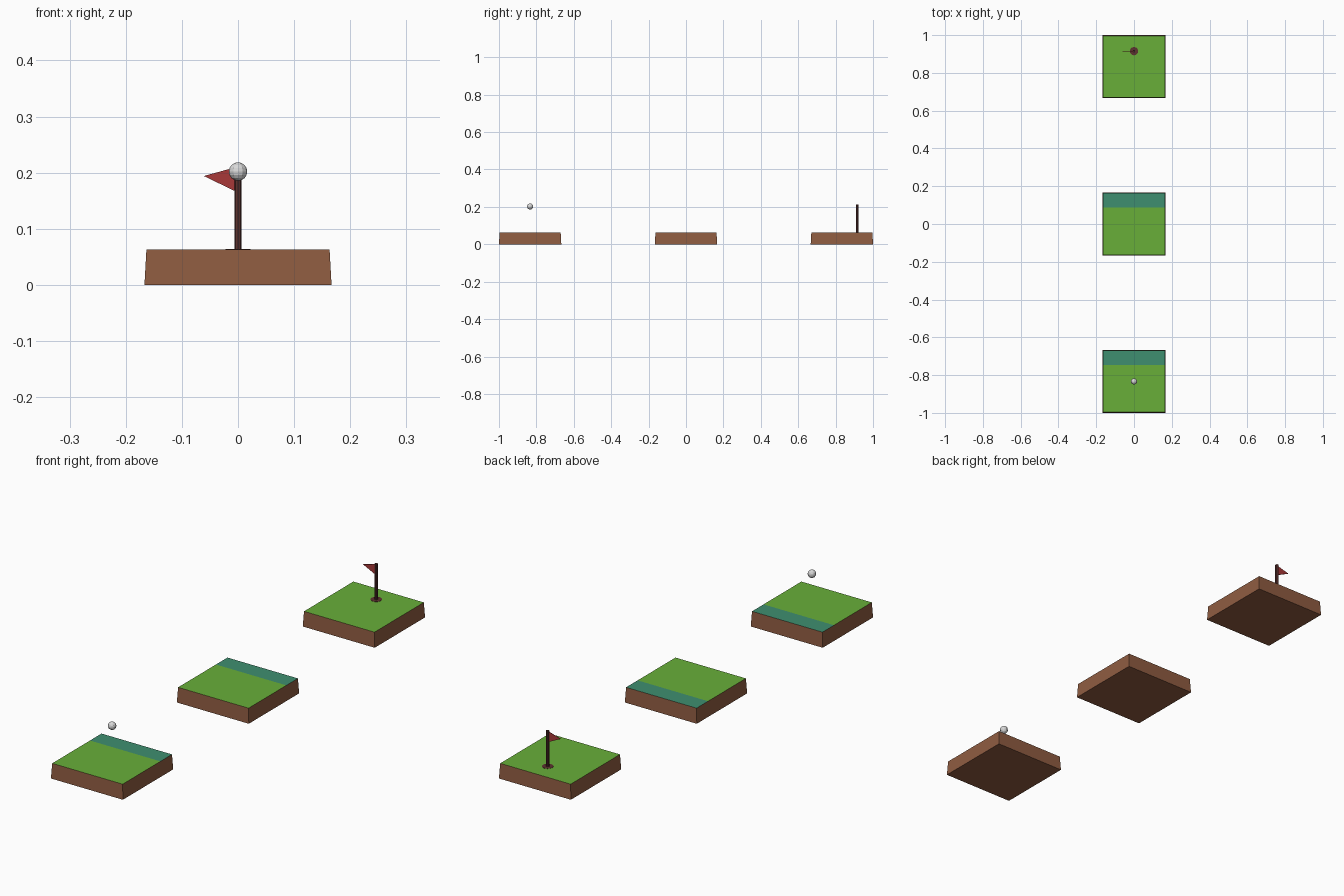
import bpy, bmesh, math
from mathutils import Vector

if "Cube" in bpy.data.objects:
    bpy.data.objects.remove(bpy.data.objects["Cube"])


def srgb(r, g, b):
    def lin(c):
        c /= 255
        return c / 12.92 if c <= 0.04045 else ((c + 0.055) / 1.055) ** 2.4
    return (lin(r), lin(g), lin(b), 1)


def material(name, *rgb):
    m = bpy.data.materials.new(name)
    m.diffuse_color = srgb(*rgb)
    m.use_nodes = True
    m.node_tree.nodes["Principled BSDF"].inputs["Base Color"].default_value = m.diffuse_color
    return m


GRASS = material("grass green", 104, 175, 57)
FRINGE = material("teal grass", 63, 143, 112)
EARTH = material("earth brown", 143, 92, 65)
WOOD = material("dark wood", 92, 50, 47)
RED = material("flag red", 168, 56, 56)
WHITE = material("ball white", 216, 216, 216)

HALF, TOP, TAPER = 0.1667, 0.063, 0.0035


def finish(name, bm, mats):
    bmesh.ops.recalc_face_normals(bm, faces=bm.faces)
    mesh = bpy.data.meshes.new(name)
    bm.to_mesh(mesh)
    bm.free()
    for m in mats:
        mesh.materials.append(m)
    ob = bpy.data.objects.new(name, mesh)
    bpy.context.collection.objects.link(ob)
    return ob


def tile(name, y, fringe):
    # tapered slab, top face cut into grass and a teal strip at the back
    bm = bmesh.new()
    bmesh.ops.create_cube(bm, size=1)
    for v in bm.verts:
        up = v.co.z > 0
        h = HALF - (TAPER if up else 0)
        v.co = Vector((math.copysign(h, v.co.x), math.copysign(h, v.co.y), TOP if up else 0))
    cut = 0.087
    if fringe:
        bmesh.ops.bisect_plane(bm, geom=bm.verts[:] + bm.edges[:] + bm.faces[:],
                               plane_co=(0, cut, 0), plane_no=(0, 1, 0))
    bmesh.ops.recalc_face_normals(bm, faces=bm.faces)
    for f in bm.faces:
        if f.normal.z > 0.9:
            f.material_index = 2 if f.calc_center_median().y > cut else 1
    ob = finish(name, bm, [EARTH, GRASS, FRINGE])
    ob.location.y = y
    return ob


def cylinder(name, r, z0, z1, sides, y, mat):
    bm = bmesh.new()
    bmesh.ops.create_cone(bm, cap_ends=True, segments=sides, radius1=r, radius2=r, depth=z1 - z0)
    ob = finish(name, bm, [mat])
    ob.location = (0, y, (z0 + z1) / 2)
    return ob


# three course tiles
tile("start_tile", -1 + HALF, True)
tile("middle_tile", 0, True)
tile("hole_tile", 1 - HALF, False)

# hole and flag pole
POLE_Y = 0.915
cylinder("hole_disc", 0.0225, TOP - 0.001, TOP + 0.001, 12, POLE_Y, WOOD)
cylinder("flag_pole", 0.0065, TOP, 0.213, 8, POLE_Y, WOOD)

# thin triangular flag
bm = bmesh.new()
pts = [(-0.003, 0.210), (-0.061, 0.194), (-0.003, 0.166)]
face = bm.faces.new([bm.verts.new((x, POLE_Y - 0.001, z)) for x, z in pts])
ext = bmesh.ops.extrude_face_region(bm, geom=[face])
for v in ext["geom"]:
    if isinstance(v, bmesh.types.BMVert):
        v.co.y += 0.002
finish("flag", bm, [RED])

# floating ball
bm = bmesh.new()
bmesh.ops.create_uvsphere(bm, u_segments=12, v_segments=8, radius=0.0165)
finish("ball", bm, [WHITE]).location = (0, -1 + HALF, 0.202)
